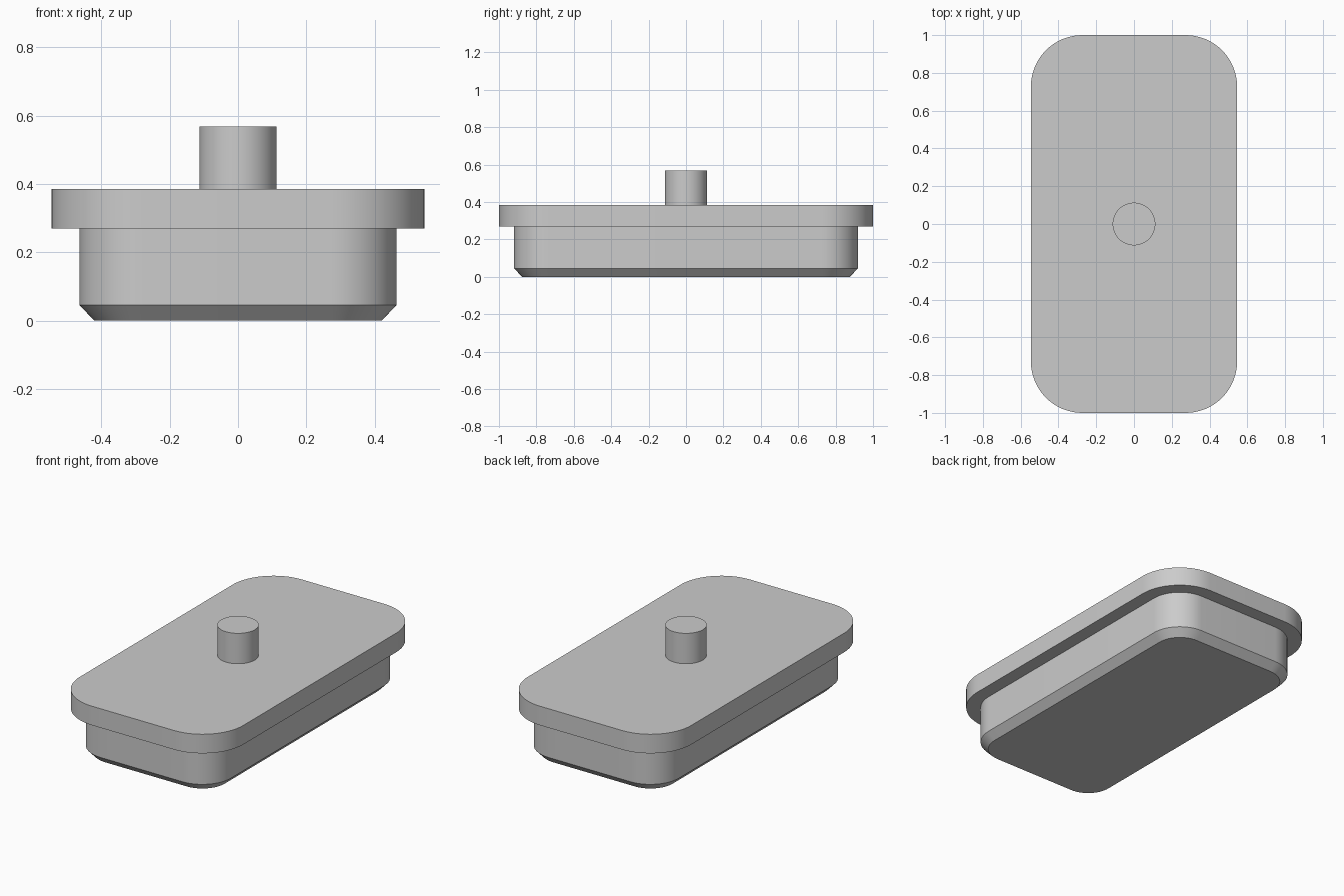
import bpy
import bmesh
from math import cos, sin, pi, radians

cube = bpy.data.objects.get("Cube")
if cube:
    bpy.data.objects.remove(cube, do_unlink=True)

grey = bpy.data.materials.new("light grey")
grey.use_nodes = True
colour = (0.6, 0.6, 0.6, 1)
grey.diffuse_color = colour
grey.node_tree.nodes["Principled BSDF"].inputs["Base Color"].default_value = colour


def rounded_outline(half_x, half_y, radius, steps=16):
    """Rounded rectangle, counter-clockwise; a circle when radius fills it."""
    points = []
    for corner, (sx, sy) in enumerate([(1, 1), (-1, 1), (-1, -1), (1, -1)]):
        for i in range(steps + 1):
            a = (corner + i / steps) * pi / 2
            points.append((sx * (half_x - radius) + radius * cos(a),
                           sy * (half_y - radius) + radius * sin(a)))
    return points


def loft(name, sections):
    """Closed solid through (z, half_x, half_y, radius) sections, bottom first."""
    bm = bmesh.new()
    rings = [[bm.verts.new((x, y, z)) for x, y in rounded_outline(hx, hy, r)]
             for z, hx, hy, r in sections]
    for low, high in zip(rings, rings[1:]):
        for i in range(len(low)):
            j = (i + 1) % len(low)
            bm.faces.new((low[i], low[j], high[j], high[i]))
    bm.faces.new(rings[0][::-1])
    bm.faces.new(rings[-1])
    bmesh.ops.remove_doubles(bm, verts=bm.verts, dist=1e-5)
    mesh = bpy.data.meshes.new(name)
    bm.to_mesh(mesh)
    bm.free()
    mesh.materials.append(grey)
    obj = bpy.data.objects.new(name, mesh)
    bpy.context.collection.objects.link(obj)
    bpy.ops.object.select_all(action="DESELECT")
    obj.select_set(True)
    bpy.context.view_layer.objects.active = obj
    bpy.ops.object.shade_smooth_by_angle(angle=radians(30))
    return obj


# Lower plug with a chamfered bottom edge
loft("plug_body", [(0, 0.421, 0.876, 0.149),
                   (0.045, 0.464, 0.919, 0.192),
                   (0.27, 0.464, 0.919, 0.192)])
# Wider lid plate
loft("lid_flange", [(0.27, 0.546, 1, 0.273), (0.385, 0.546, 1, 0.273)])
# Round handle peg
loft("handle_peg", [(0.385, 0.113, 0.113, 0.113), (0.568, 0.113, 0.113, 0.113)])
